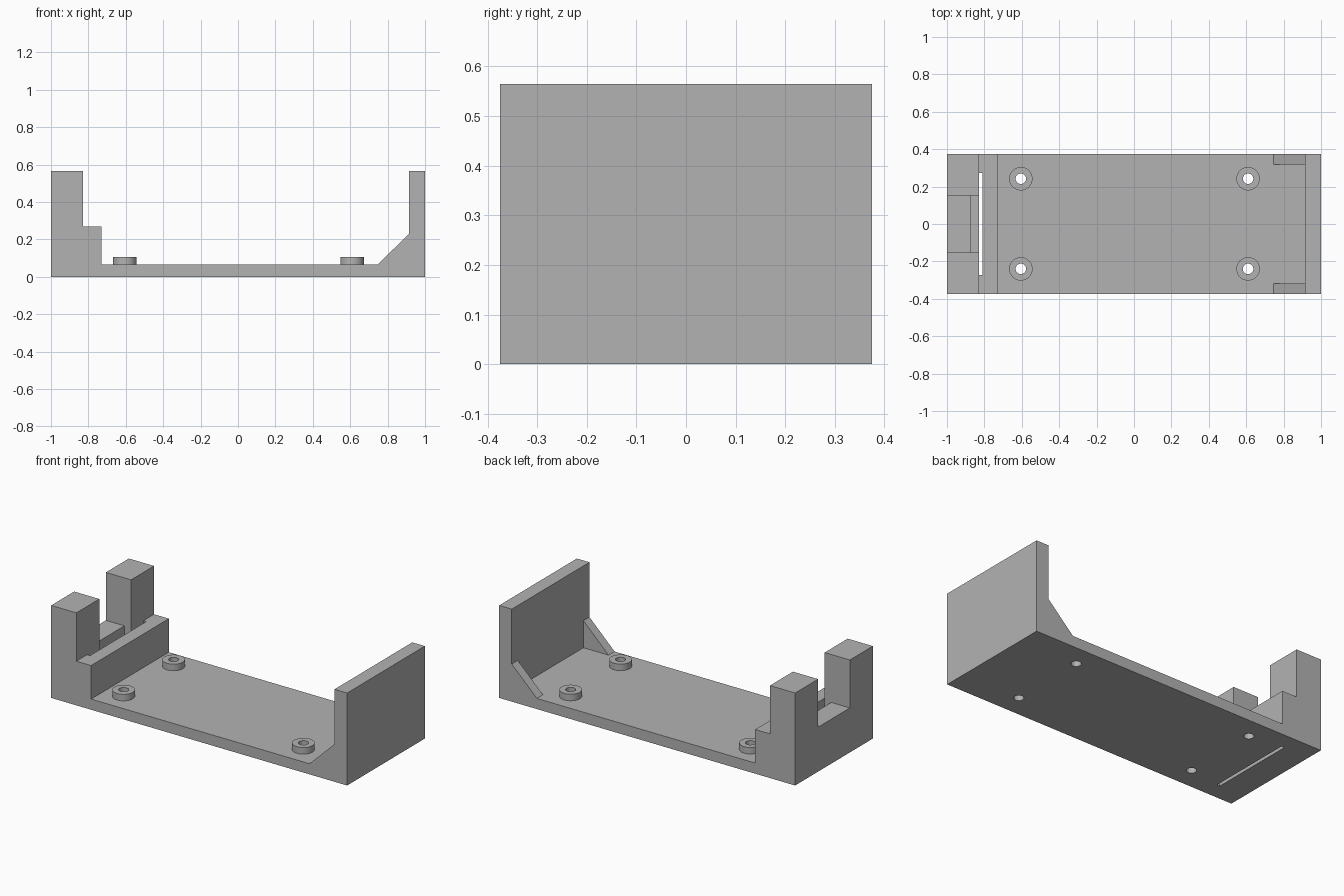
import bpy
import bmesh
import math

cube = bpy.data.objects.get("Cube")
if cube:
    bpy.data.objects.remove(cube, do_unlink=True)

FLOOR, TOP, HALF_W = 0.065, 0.565, 0.375

grey = bpy.data.materials.new("plain grey")
grey.use_nodes = True
colour = (0.45, 0.45, 0.45, 1)
grey.diffuse_color = colour
grey.node_tree.nodes["Principled BSDF"].inputs["Base Color"].default_value = colour


def make_object(name, bm):
    bmesh.ops.recalc_face_normals(bm, faces=bm.faces)
    mesh = bpy.data.meshes.new(name)
    bm.to_mesh(mesh)
    bm.free()
    mesh.materials.append(grey)
    obj = bpy.data.objects.new(name, mesh)
    bpy.context.collection.objects.link(obj)
    return obj


def extrude_profile(name, points):
    """Extrude an x-z outline across the full width."""
    bm = bmesh.new()
    face = bm.faces.new([bm.verts.new((x, -HALF_W, z)) for x, z in points])
    result = bmesh.ops.extrude_face_region(bm, geom=[face])
    verts = [v for v in result["geom"] if isinstance(v, bmesh.types.BMVert)]
    bmesh.ops.translate(bm, verts=verts, vec=(0, 2 * HALF_W, 0))
    return make_object(name, bm)


def box(name, x0, x1, half_y, z0, z1):
    bm = bmesh.new()
    bmesh.ops.create_cube(bm, size=1)
    bmesh.ops.scale(bm, verts=bm.verts, vec=(x1 - x0, 2 * half_y, z1 - z0))
    bmesh.ops.translate(bm, verts=bm.verts, vec=((x0 + x1) / 2, 0, (z0 + z1) / 2))
    return make_object(name, bm)


def cylinder(name, x, y, radius, z0, z1):
    bm = bmesh.new()
    bmesh.ops.create_cone(bm, cap_ends=True, segments=40, radius1=radius,
                          radius2=radius, depth=z1 - z0)
    bmesh.ops.translate(bm, verts=bm.verts, vec=(x, y, (z0 + z1) / 2))
    return make_object(name, bm)


def cut(target, cutter):
    cutter.hide_render = True
    cutter.hide_viewport = False
    mod = target.modifiers.new("cut", 'BOOLEAN')
    mod.operation = 'DIFFERENCE'
    mod.solver = 'EXACT'
    mod.object = cutter
    bpy.context.view_layer.objects.active = target
    bpy.ops.object.modifier_apply(modifier=mod.name)


def smooth(obj):
    bpy.ops.object.select_all(action='DESELECT')
    obj.select_set(True)
    bpy.context.view_layer.objects.active = obj
    bpy.ops.object.shade_smooth_by_angle(angle=math.radians(30))


# Tray: floor, stepped end block, sloped braces and end wall in one outline
tray = extrude_profile("tray", [
    (-1, 0), (1, 0), (1, TOP), (0.915, TOP), (0.915, 0.23), (0.745, FLOOR),
    (-0.73, FLOOR), (-0.73, 0.27), (-0.83, 0.27), (-0.83, TOP), (-1, TOP)])

# Openings: space between braces, gap between posts, pocket and panel slot
cutters = [
    box("brace_gap_cutter", 0.7, 0.915, 0.317, FLOOR, 0.4),
    box("post_gap_cutter", -1.1, -0.83, 0.153, 0.272, 0.7),
    box("pocket_cutter", -0.875, -0.82, 0.153, FLOOR, 0.4),
    box("panel_slot_cutter", -0.83, -0.81, 0.272, -0.1, 0.4),
]
for cutter in cutters:
    cut(tray, cutter)

# Four standoffs with screw holes running through the floor
for end, x in (("right", -0.605), ("left", 0.61)):
    for side, y in (("front", -0.24), ("back", 0.242)):
        standoff = cylinder(f"{side}_{end}_standoff", x, y, 0.0625, FLOOR, 0.105)
        hole = cylinder(f"{side}_{end}_hole_cutter", x, y, 0.028, -0.1, 0.2)
        cut(standoff, hole)
        cut(tray, hole)
        cutters.append(hole)
        smooth(standoff)
smooth(tray)

for cutter in cutters:
    bpy.data.objects.remove(cutter, do_unlink=True)
